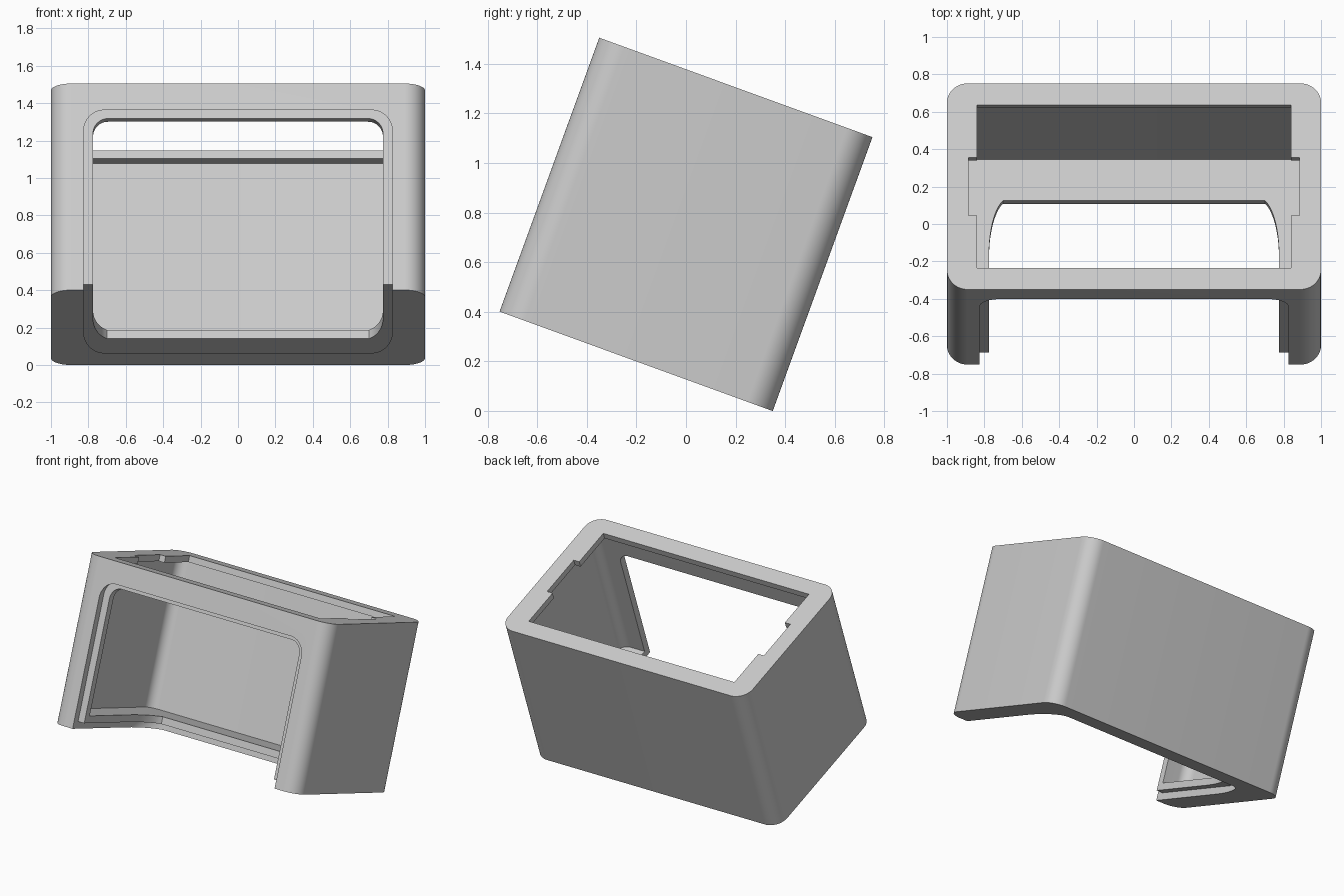
import bpy
import bmesh
from math import radians, cos, sin, pi
from mathutils import Matrix, Vector

if "Cube" in bpy.data.objects:
    bpy.data.objects.remove(bpy.data.objects["Cube"], do_unlink=True)

DEPTH, HEIGHT = 1.172, 1.175
TILT = Matrix.Rotation(radians(-20), 3, 'X')
LIFT = Vector((0, 0, 0.7525))

grey = bpy.data.materials.new("plain grey")
grey.use_nodes = True
grey.diffuse_color = (0.6, 0.6, 0.6, 1)
grey.node_tree.nodes["Principled BSDF"].inputs["Base Color"].default_value = grey.diffuse_color


def plan(x, v, w):
    """v runs front to back and w bottom to top in the leaning housing."""
    return TILT @ Vector((x, v - DEPTH / 2, w - HEIGHT / 2)) + LIFT


def face(x, w, v):
    return plan(x, v, w)


def level(x, z, y):
    return Vector((x, y, z))


def outline(half, low, high, rx=0, ry=0, round_low=True, steps=14):
    """Rectangle with elliptical corners, symmetric about x = 0."""
    pts = []
    for sx, sy, start in ((1, 1, 0), (-1, 1, 1), (-1, -1, 2), (1, -1, 3)):
        edge = high if sy > 0 else low
        if rx == 0 or (sy < 0 and not round_low):
            pts.append((sx * half, edge))
            continue
        for i in range(steps + 1):
            a = (start + i / steps) * pi / 2
            pts.append((sx * (half - rx) + rx * cos(a), edge - sy * ry + ry * sin(a)))
    return pts


def prism(name, pts, near, far, place):
    bm = bmesh.new()
    rings = [[bm.verts.new(place(p, q, t)) for p, q in pts] for t in (near, far)]
    bm.faces.new(rings[0])
    bm.faces.new(rings[1])
    n = len(pts)
    for i in range(n):
        j = (i + 1) % n
        bm.faces.new((rings[0][i], rings[0][j], rings[1][j], rings[1][i]))
    bmesh.ops.recalc_face_normals(bm, faces=bm.faces)
    mesh = bpy.data.meshes.new(name)
    bm.to_mesh(mesh)
    bm.free()
    mesh.materials.append(grey)
    obj = bpy.data.objects.new(name, mesh)
    bpy.context.collection.objects.link(obj)
    return obj


def cut(target, cutter):
    mod = target.modifiers.new("cut", 'BOOLEAN')
    mod.operation = 'DIFFERENCE'
    mod.solver = 'EXACT'
    mod.object = cutter
    bpy.context.view_layer.objects.active = target
    bpy.ops.object.modifier_apply(modifier=mod.name)
    bpy.data.objects.remove(cutter, do_unlink=True)


# Leaning housing with rounded upright edges
housing = prism("housing", outline(1, 0, DEPTH, 0.11, 0.11), 0, HEIGHT, plan)

# Thin-walled hollow, then the top opening that leaves a lip, with a notch each side
cut(housing, prism("cavity", outline(0.96, 0.10, 1.13, 0.07, 0.07), 0.10, 1.13, plan))
cut(housing, prism("top_opening", outline(0.84, 0.122, 1.048), 1.08, 1.4, plan))
cut(housing, prism("lip_notches", outline(0.885, 0.421, 0.751), 1.08, 1.4, plan))

# Shallow panel recess wrapping the front and underside, cut level
recess = prism("panel_recess", outline(0.825, 0.065, 1.363, 0.11, 0.11), -1.5, 1.2, level)
cut(recess, prism("recess_limit", outline(2, 0.05, 4), 0.05, 4, plan))
cut(housing, recess)

# Window through the front wall, continuing through the floor with a clipped far edge
cut(housing, prism("front_window", outline(0.775, -0.3, 0.994, 0.08, 0.085, False), -0.3, 0.2, face))
floor_shape = outline(0.775, -0.3, 0.914, 0.11, 0.32, False)
clipped = [(x, v) for x, v in floor_shape if v < 0.9]
cut(housing, prism("floor_window", clipped, -0.3, 0.2, plan))

bpy.ops.object.select_all(action='DESELECT')
housing.select_set(True)
bpy.context.view_layer.objects.active = housing
bpy.ops.object.shade_smooth_by_angle(angle=radians(15))
